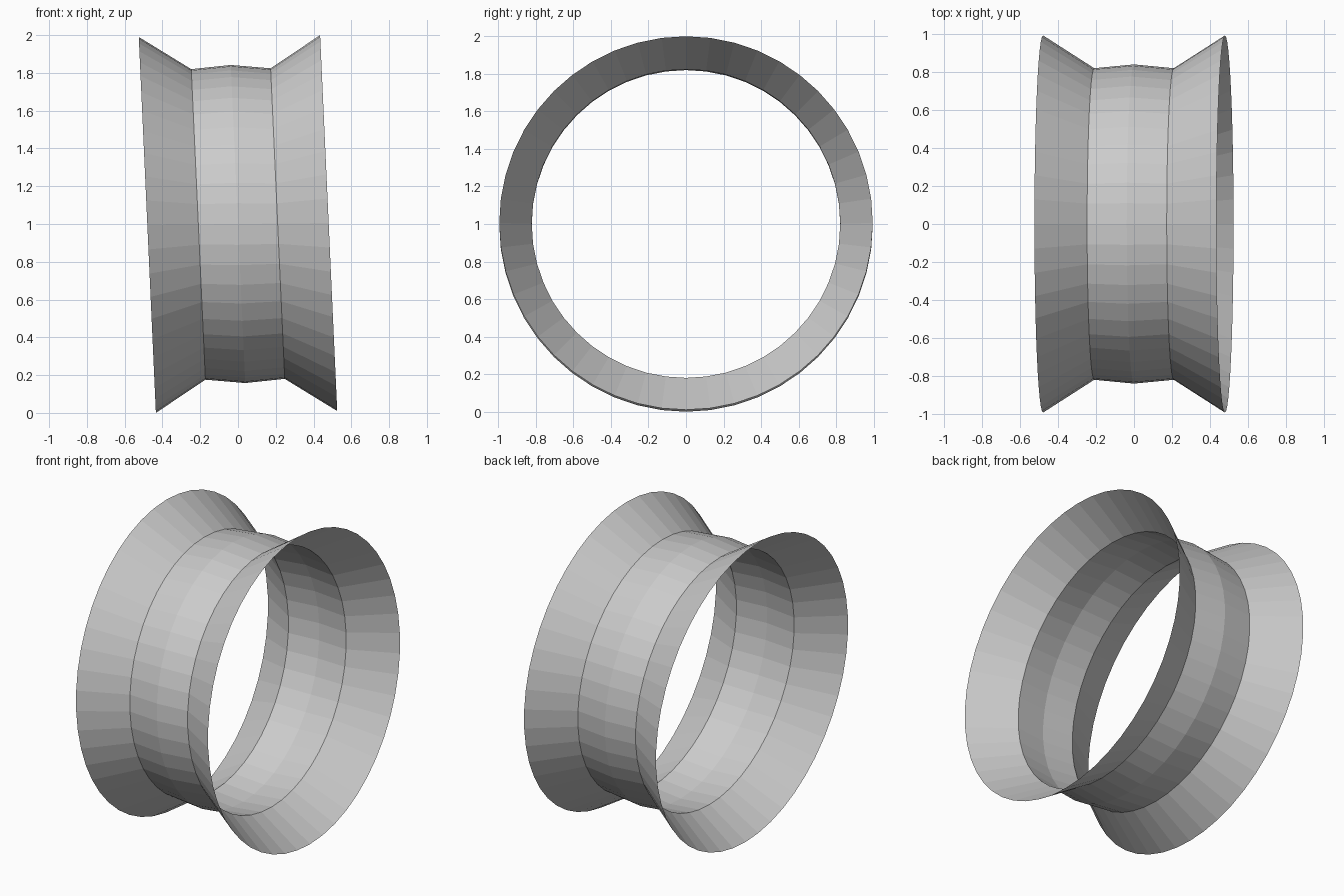
import bpy
import bmesh
import math
from mathutils import Matrix, Vector

cube = bpy.data.objects.get("Cube")
if cube:
    bpy.data.objects.remove(cube, do_unlink=True)

SEGMENTS = 48

# Plain grey material
grey = bpy.data.materials.new("light_grey")
grey.use_nodes = True
colour = (0.6, 0.6, 0.6, 1.0)
grey.diffuse_color = colour
grey.node_tree.nodes["Principled BSDF"].inputs["Base Color"].default_value = colour

# Half profile as (distance along axle, radius): crown, neck, flared lip
half = [(0.0, 0.842), (0.21, 0.822), (0.48, 0.995)]
profile = [(-x, r) for x, r in reversed(half[1:])] + half

# Revolve the open profile around the axle
bm = bmesh.new()
verts = [bm.verts.new((x, 0, r)) for x, r in profile]
edges = [bm.edges.new(pair) for pair in zip(verts, verts[1:])]
bmesh.ops.spin(bm, geom=verts + edges, cent=(0, 0, 0), axis=(1, 0, 0),
               angle=math.tau, steps=SEGMENTS, use_merge=True)
bmesh.ops.remove_doubles(bm, verts=bm.verts, dist=0.0005)

# Make every face point away from the axle at the crown
bmesh.ops.recalc_face_normals(bm, faces=bm.faces)
crown = min(bm.faces, key=lambda f: abs(f.calc_center_median().x))
centre = crown.calc_center_median()
if crown.normal.dot(Vector((0, centre.y, centre.z))) < 0:
    bmesh.ops.reverse_faces(bm, faces=bm.faces)

# Lean the ring slightly and lift it onto the ground
lean = Matrix.Identity(4)
lean[0][2] = -0.0455
lean[2][0] = 0.0104
bmesh.ops.transform(bm, matrix=Matrix.Translation((0, 0, 1)) @ lean, verts=bm.verts)

mesh = bpy.data.meshes.new("flared_ring")
bm.to_mesh(mesh)
bm.free()
mesh.materials.append(grey)
ring = bpy.data.objects.new("flared_ring", mesh)
bpy.context.collection.objects.link(ring)
